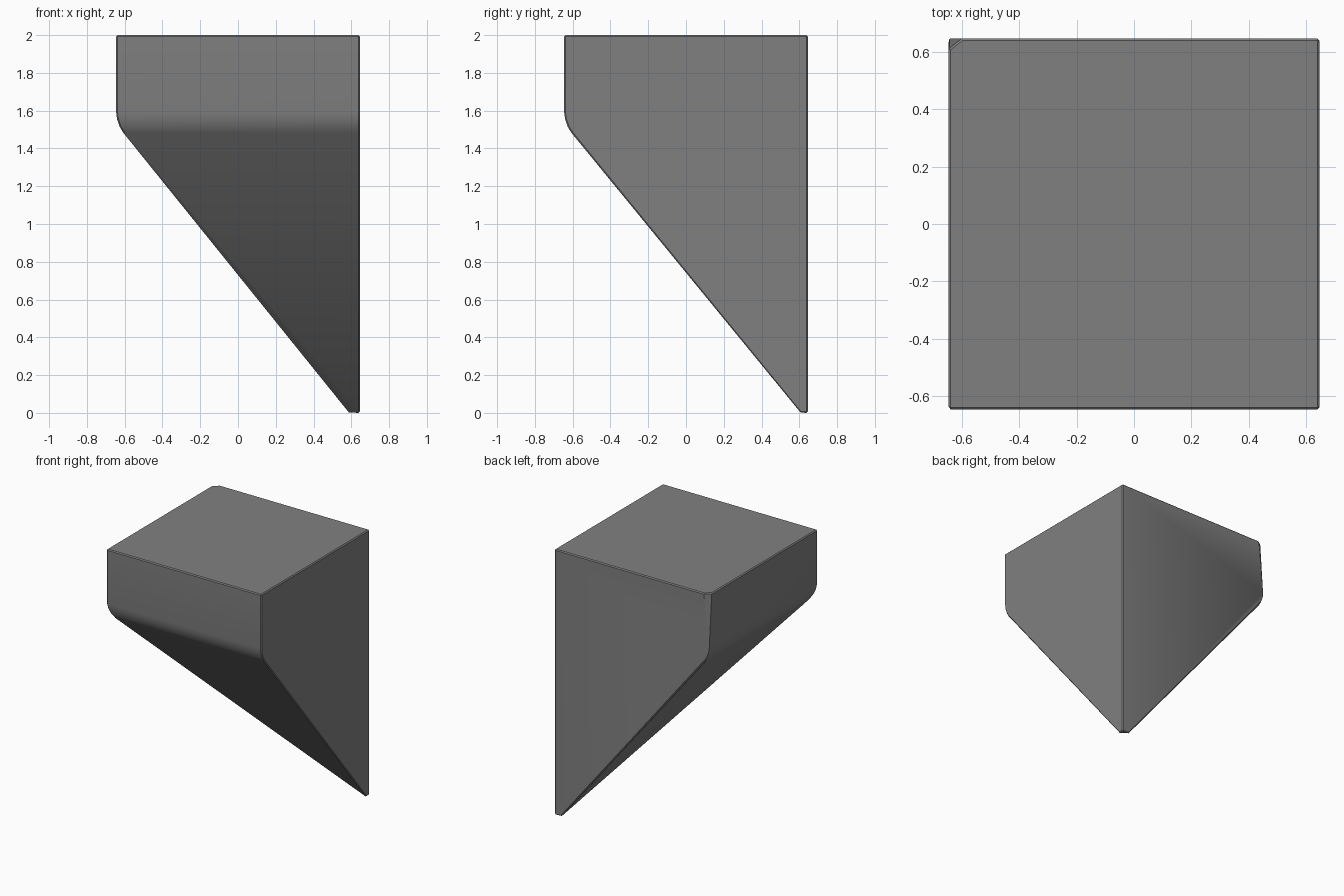
import bpy, bmesh, math

cube = bpy.data.objects.get("Cube")
if cube:
    bpy.data.objects.remove(cube, do_unlink=True)

# Single stone grey material
grey = bpy.data.materials.new("stone_grey")
grey.use_nodes = True
colour = (0.216, 0.216, 0.216, 1)
grey.diffuse_color = colour
grey.node_tree.nodes["Principled BSDF"].inputs["Base Color"].default_value = colour

# Corners: square top, three high lower corners, a blunt tip under the back left corner
HALF, TOP, LOW = 0.645, 2.0, 1.53
top = [(-HALF, -HALF, TOP), (HALF, -HALF, TOP), (HALF, HALF, TOP),
       (-HALF, 0.61, TOP), (-0.6, HALF, TOP)]
lower = [(-HALF, -HALF, LOW), (HALF, -HALF, LOW), (-HALF, HALF, LOW)]
tip = [(0.585, HALF, 0), (HALF, 0.605, 0), (HALF, HALF, 0)]

bm = bmesh.new()
for p in top + lower + tip:
    bm.verts.new(p)
bmesh.ops.convex_hull(bm, input=bm.verts[:])
bmesh.ops.dissolve_limit(bm, angle_limit=math.radians(3),
                         verts=bm.verts[:], edges=bm.edges[:])
bmesh.ops.recalc_face_normals(bm, faces=bm.faces[:])

# Round the two shallow edges where the upright sides turn into the undercut
soft = [e for e in bm.edges
        if all(abs(v.co.z - LOW) < 0.01 for v in e.verts)]
bmesh.ops.bevel(bm, geom=soft, offset=0.06, offset_type='OFFSET',
                segments=3, profile=0.5, affect='EDGES')

mesh = bpy.data.meshes.new("wedge_block")
bm.to_mesh(mesh)
bm.free()
mesh.materials.append(grey)
block = bpy.data.objects.new("wedge_block", mesh)
bpy.context.collection.objects.link(block)

# Narrow chamfer on the sharp edges
chamfer = block.modifiers.new("chamfer", 'BEVEL')
chamfer.width = 0.012
chamfer.segments = 1
chamfer.limit_method = 'ANGLE'
chamfer.angle_limit = math.radians(50)

bpy.context.view_layer.objects.active = block
block.select_set(True)
bpy.ops.object.modifier_apply(modifier=chamfer.name)
bpy.ops.object.shade_smooth_by_angle(angle=math.radians(30))
